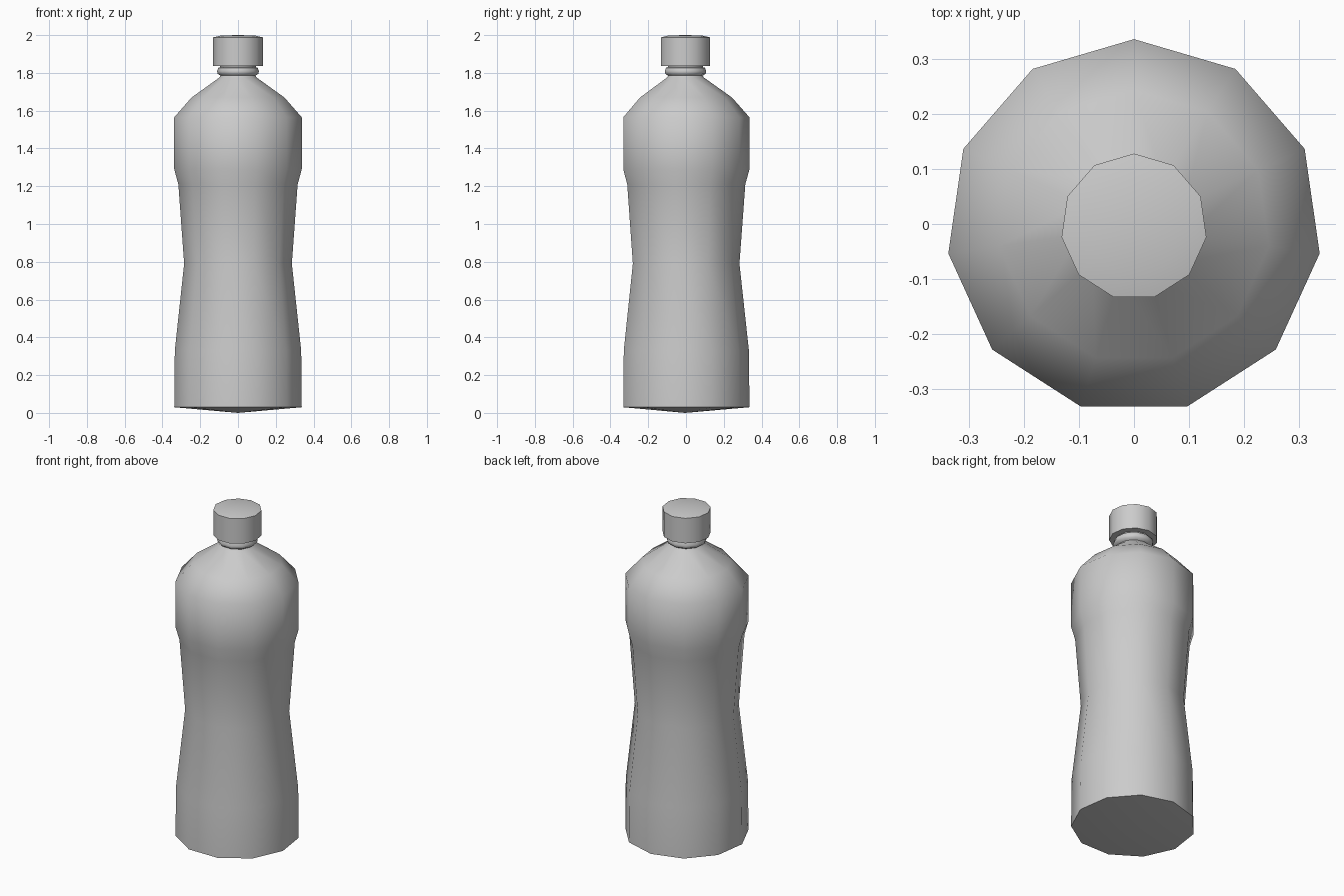
import bpy, bmesh, math

if "Cube" in bpy.data.objects:
    bpy.data.objects.remove(bpy.data.objects["Cube"])

SIDES = 11
Y_OFFSET = -0.005  # an odd-sided ring is centred by its bounds


def lathe(name, profile):
    """Spin (radius, z) points into an 11-sided closed body; radius 0 makes a tip."""
    bm = bmesh.new()
    rings = []
    for r, z in profile:
        if r == 0:
            rings.append([bm.verts.new((0, Y_OFFSET, z))] * SIDES)
        else:
            rings.append([bm.verts.new((r * math.sin(2 * math.pi * i / SIDES),
                                        r * math.cos(2 * math.pi * i / SIDES) + Y_OFFSET, z))
                          for i in range(SIDES)])
    for a, b in zip(rings, rings[1:]):
        for i in range(SIDES):
            j = (i + 1) % SIDES
            corners = list(dict.fromkeys((a[i], a[j], b[j], b[i])))
            bm.faces.new(corners)
    bmesh.ops.recalc_face_normals(bm, faces=bm.faces)
    mesh = bpy.data.meshes.new(name)
    bm.to_mesh(mesh)
    bm.free()
    obj = bpy.data.objects.new(name, mesh)
    bpy.context.collection.objects.link(obj)
    bpy.ops.object.select_all(action='DESELECT')
    obj.select_set(True)
    bpy.context.view_layer.objects.active = obj
    bpy.ops.object.shade_smooth_by_angle(angle=math.radians(50))
    return obj


# Bottle with shallow pointed base, pinched waist, shoulders and neck
lathe("bottle_body", [
    (0, 0.0), (0.341, 0.03), (0.338, 0.33), (0.288, 0.79), (0.319, 1.21),
    (0.341, 1.29), (0.341, 1.565), (0.248, 1.67), (0.10, 1.775),
    (0.093, 1.785), (0.109, 1.795), (0.112, 1.81), (0.105, 1.827),
    (0.095, 1.83), (0.095, 1.85), (0, 1.85)])

# Screw cap with slightly domed top
lathe("cap", [(0, 1.837), (0.133, 1.837), (0.133, 1.988), (0.09, 1.998), (0, 2.0)])
